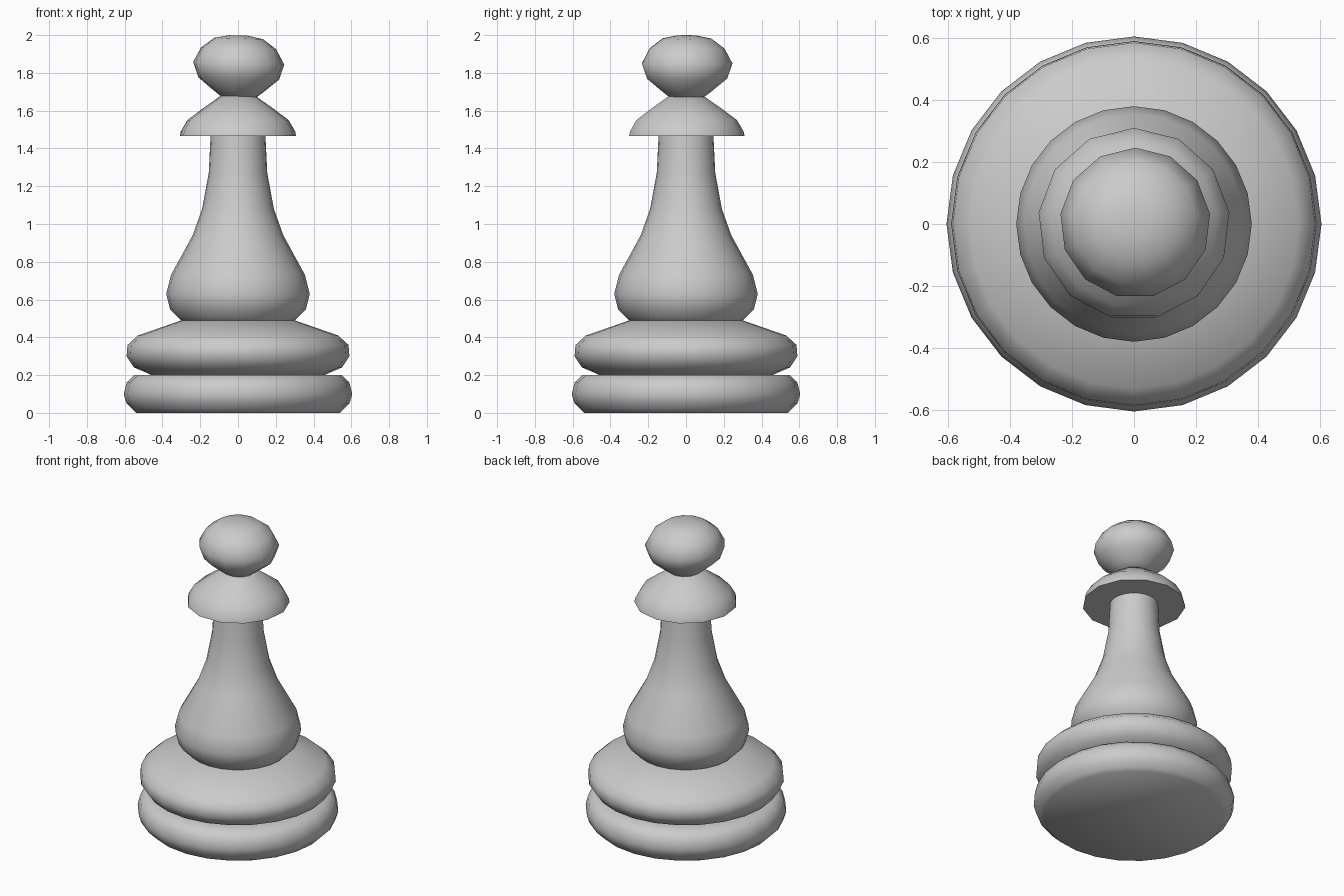
import bpy, bmesh, math

cube = bpy.data.objects.get("Cube")
if cube:
    bpy.data.objects.remove(cube)

grey = bpy.data.materials.new("plain grey")
grey.use_nodes = True
grey.diffuse_color = (0.6, 0.6, 0.6, 1)
grey.node_tree.nodes["Principled BSDF"].inputs["Base Color"].default_value = (0.6, 0.6, 0.6, 1)


def turned(name, profile, sides, centre=(0, 0), slope=0, sharp=50):
    """Turn a (radius, height) profile, listed bottom to top, into a solid.
    The first corner of every ring points to +y; slope lowers the +x side."""
    bm = bmesh.new()
    rings = []
    for r, z in profile:
        ring = []
        for i in range(sides):
            a = math.pi / 2 - math.tau * i / sides
            x, y = r * math.cos(a), r * math.sin(a)
            ring.append(bm.verts.new((x + centre[0], y + centre[1], z - slope * x)))
        rings.append(ring)
    for low, high in zip(rings, rings[1:]):
        for i in range(sides):
            j = (i + 1) % sides
            bm.faces.new((low[i], low[j], high[j], high[i]))
    bm.faces.new(rings[0])
    bm.faces.new(rings[-1])
    bmesh.ops.recalc_face_normals(bm, faces=bm.faces)
    mesh = bpy.data.meshes.new(name)
    bm.to_mesh(mesh)
    bm.free()
    mesh.materials.append(grey)
    ob = bpy.data.objects.new(name, mesh)
    bpy.context.collection.objects.link(ob)
    bpy.ops.object.select_all(action='DESELECT')
    ob.select_set(True)
    bpy.context.view_layer.objects.active = ob
    bpy.ops.object.shade_smooth_by_angle(angle=math.radians(sharp))
    return ob


# Foot: two stacked rounded discs
turned("base_disc", [(0.54, 0), (0.56, 0.02), (0.59, 0.05), (0.605, 0.1),
                     (0.59, 0.16), (0.55, 0.2), (0.46, 0.2)], 24)
turned("base_ring", [(0.46, 0.2), (0.49, 0.215), (0.55, 0.24), (0.59, 0.3),
                     (0.585, 0.36), (0.53, 0.41), (0.3, 0.49)], 24)

# Flared body
turned("body", [(0.29, 0.48), (0.31, 0.5), (0.36, 0.55), (0.38, 0.63),
                (0.355, 0.73), (0.24, 0.94), (0.19, 1.08), (0.155, 1.27),
                (0.145, 1.47)], 24)

# Coarser collar and head
turned("collar", [(0.14, 1.465), (0.31, 1.465), (0.305, 1.49), (0.27, 1.55),
                  (0.19, 1.61), (0.09, 1.68)], 13)
turned("head", [(0.09, 1.67), (0.13, 1.7), (0.215, 1.77), (0.243, 1.85),
                (0.2, 1.93), (0.13, 1.982), (0.05, 1.998)], 13,
       centre=(0.004, 0.003), slope=0.03)
